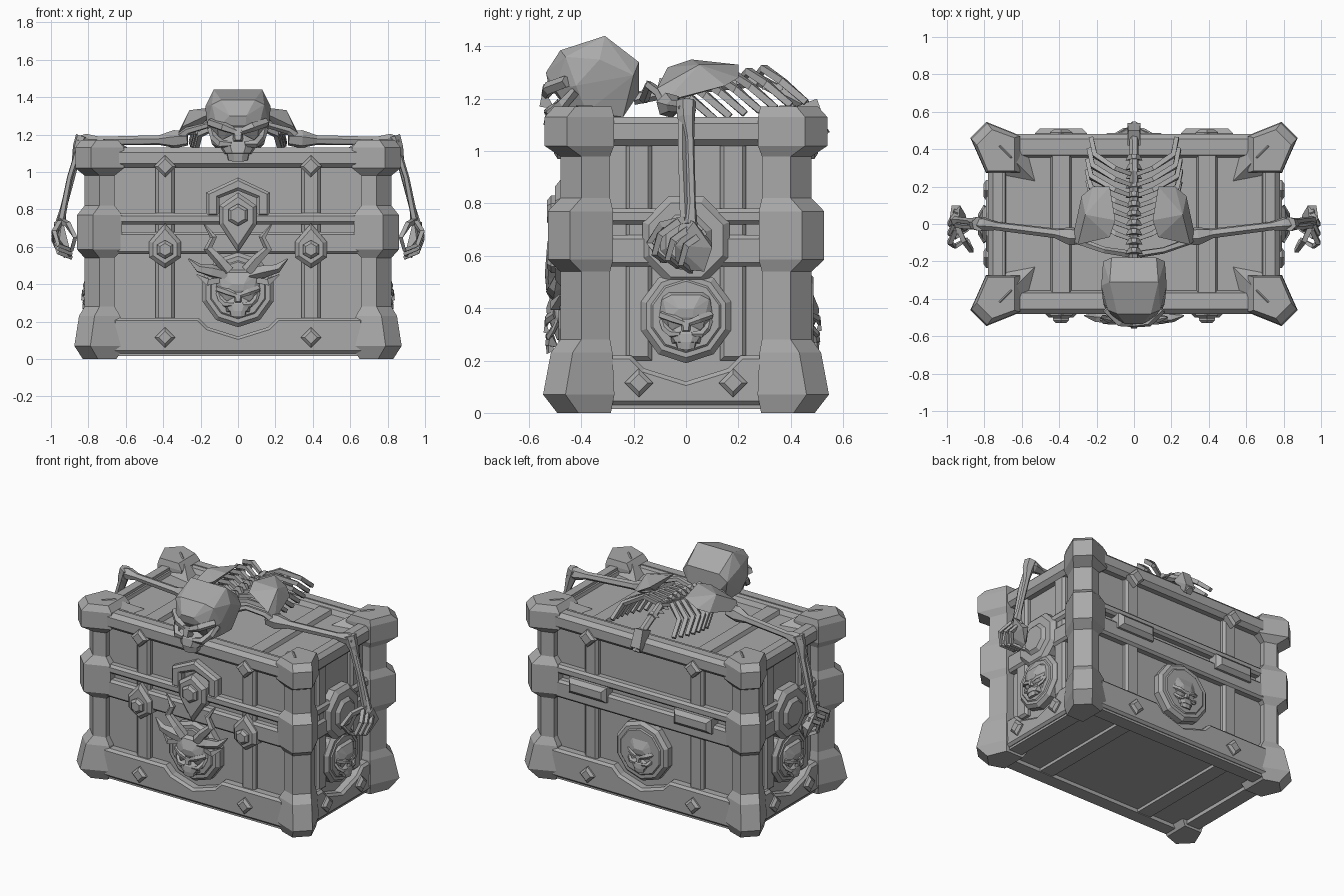
import bpy, bmesh, math
from mathutils import Vector, Matrix

cube = bpy.data.objects.get("Cube")
if cube:
    bpy.data.objects.remove(cube)

stone = bpy.data.materials.new("grey stone")
stone.use_nodes = True
GREY = (.4, .4, .4, 1)
stone.diffuse_color = GREY
stone.node_tree.nodes["Principled BSDF"].inputs["Base Color"].default_value = GREY


def finish(bm, name, matrix=None):
    bmesh.ops.recalc_face_normals(bm, faces=bm.faces)
    mesh = bpy.data.meshes.new(name)
    bm.to_mesh(mesh)
    bm.free()
    mesh.materials.append(stone)
    obj = bpy.data.objects.new(name, mesh)
    bpy.context.collection.objects.link(obj)
    if matrix:
        obj.matrix_world = matrix
    return obj


def add_hull(bm, pts, mirror=False):
    if mirror:
        pts = list(pts) + [(-x, y, z) for x, y, z in pts]
    verts = [bm.verts.new(p) for p in pts]
    result = bmesh.ops.convex_hull(bm, input=verts)
    inside = [g for g in result["geom_interior"] if isinstance(g, bmesh.types.BMVert)]
    bmesh.ops.delete(bm, geom=inside, context="VERTS")


def add_tube(bm, path, radii, sides=6, flip=1):
    path = [Vector((x * flip, y, z)) for x, y, z in path]
    rings = []
    for i, p in enumerate(path):
        along = (path[min(i + 1, len(path) - 1)] - path[max(i - 1, 0)]).normalized()
        side = along.orthogonal().normalized()
        up = along.cross(side)
        angles = [math.tau * k / sides for k in range(sides)]
        rings.append([bm.verts.new(p + radii[i] * (side * math.cos(a) + up * math.sin(a))) for a in angles])
    for low, high in zip(rings, rings[1:]):
        # line up the nearest corners so that bends do not twist
        shift = min(range(sides), key=lambda s: sum((low[k].co - high[(k + s) % sides].co).length for k in range(sides)))
        high[:] = high[shift:] + high[:shift]
        for k in range(sides):
            n = (k + 1) % sides
            bm.faces.new((low[k], low[n], high[n], high[k]))
    bm.faces.new(rings[0])
    bm.faces.new(rings[-1])


def hull(name, pts):
    bm = bmesh.new()
    add_hull(bm, pts)
    return finish(bm, name)


def box(name, x, y, z):
    return hull(name, [(a, b, c) for a in x for b in y for c in z])


TURN = {"front": 0, "left": 1, "back": 2, "right": 3}


def facing(side):
    return Matrix.Rotation(TURN[side] * math.pi / 2, 4, "Z")


def plate(name, side, pts, d0, d1, edge=.015):
    """Bevelled plate on one side of the chest, d measured outward."""
    bm = bmesh.new()
    face = bm.faces.new([bm.verts.new((u, -d0, z)) for u, z in pts])
    out = bmesh.ops.extrude_face_region(bm, geom=[face])["geom"]
    bmesh.ops.translate(bm, verts=[g for g in out if isinstance(g, bmesh.types.BMVert)], vec=(0, d0 - d1 + edge, 0))
    top = [g for g in out if isinstance(g, bmesh.types.BMFace)][0]
    bmesh.ops.inset_region(bm, faces=[top], thickness=edge, use_even_offset=True)
    bmesh.ops.translate(bm, verts=top.verts, vec=(0, -edge, 0))
    return finish(bm, side + "_" + name, facing(side))


def rect(u0, u1, z0, z1):
    return [(u0, z0), (u1, z0), (u1, z1), (u0, z1)]


def ngon(u, z, r, n):
    turn = math.pi / n if n == 8 else math.pi / 2
    return [(u + r * math.cos(turn + math.tau * k / n), z + r * math.sin(turn + math.tau * k / n)) for k in range(n)]


def kite(u, z, w, up, down):
    return [(u, z - down), (u + w, z - w * .5), (u + w, z + w * .5), (u, z + up), (u - w, z + w * .5), (u - w, z - w * .5)]


# Chest core
box("chest_core", (-.72, .72), (-.42, .42), (.04, 1.09))

# Corner posts with blocks flared towards the outer edge
LEVELS = [(0, .01), (.07, .055), (.23, .03), (.28, 0), (.54, 0), (.585, .04), (.77, .04),
          (.82, 0), (.98, 0), (1.02, .05), (1.13, .05), (1.17, .02)]
for sx in (1, -1):
    for sy in (1, -1):
        bm = bmesh.new()
        rings = []
        for z, grow in LEVELS:
            ox, oy, cut = .82 + grow, .48 + grow * 1.2, .08 + grow * .1
            ix, iy = .66 - grow, .29 - grow * .3
            outline = [(ix, iy), (.775 + grow * .3, iy), (ox, oy - cut), (ox - cut, oy), (ix, .455 + grow * .3)]
            rings.append([bm.verts.new((sx * x, sy * y, z)) for x, y in outline])
        for low, high in zip(rings, rings[1:]):
            for k in range(5):
                n = (k + 1) % 5
                bm.faces.new((low[k], low[n], high[n], high[k]))
        bm.faces.new(rings[0])
        bm.faces.new(rings[-1])
        finish(bm, "corner_post")
        hull("corner_cap_spike", [(sx * x, sy * y, z) for x, y, z in
             [(.58, .42, 1.09), (.74, .27, 1.09), (.53, .23, 1.09), (.66, .36, 1.175), (.72, .42, 1.175), (.62, .33, 1.14)]])

# Bands, battens and medallions on all four sides
for side in TURN:
    wide = side in ("front", "back")
    d = .42 if wide else .72
    half = .67 if wide else .3
    step = .39 if wide else .18
    med = .2 if wide else .18
    notch = [(.21, .22), (.16, .17)]
    band = [(-half, .03), (half, .03), (half, .22)] + notch + [(0, .12)] + [(-u, z) for u, z in reversed(notch)] + [(-half, .22)]
    plate("bottom_band", side, band, d - .02, d + .06)
    plate("lower_middle_band", side, rect(-half, half, .56, .68), d - .02, d + .05)
    plate("upper_middle_band", side, rect(-half, half, .72, .78), d - .02, d + .05)
    plate("top_band", side, rect(-half, half, 1.02, 1.13), d - .02, d + .06, .025)
    for u in (-step, step):
        plate("batten", side, rect(u - .05, u + .05, .2, 1.05), d - .02, d + .035)
        plate("lower_stud", side, ngon(u, .115, .055, 4), d, d + .085)
        if wide:
            plate("upper_stud", side, ngon(u, 1.03, .06, 4), d, d + .085)
    plate("medallion", side, ngon(0, .37, med, 10), d - .02, d + .06, .02)
    plate("medallion_centre", side, ngon(0, .37, med * .78, 10), d, d + .067, .007)

# Lock, rivets and arch on the front
arch = [(-.17, .76), (-.1, .76), (-.1, .86), (0, .9), (.1, .86), (.1, .76), (.17, .76), (.17, .89), (0, .97), (-.17, .89)]
plate("lock_arch", "front", arch, .4, .47)
plate("lock_plate", "front", kite(0, .77, .1, .12, .2), .4, .5, .02)
plate("lock_boss", "front", ngon(0, .77, .06, 6), .49, .53)
for u in (-.39, .39):
    plate("rivet_plate", "front", kite(u, .585, .085, .14, .1), .4, .5, .02)
    plate("rivet_boss", "front", ngon(u, .585, .05, 6), .49, .53)
    plate("hinge", "back", rect(u - .14, u + .14, .63, .73), .42, .51, .025)
for side in ("left", "right"):
    plate("handle_mount", side, ngon(0, .66, .18, 8), .7, .79, .025)
    plate("handle_boss", side, ngon(0, .66, .11, 8), .7, .81, .025)

# Lid rims, lid battens and base frame
for s in (1, -1):
    hull("lid_long_rim", [(x, s * y, z) for x in (-.7, .7) for y, z in [(.35, 1.08), (.37, 1.12), (.45, 1.13), (.48, 1.1), (.46, 1.05)]])
    hull("lid_short_rim", [(s * x, y, z) for y in (-.4, .4) for x, z in [(.68, 1.08), (.69, 1.11), (.75, 1.12), (.77, 1.1), (.75, 1.05)]])
    hull("lid_batten", [(s * .39 + u, y, z) for y in (-.4, .4) for u, z in [(-.06, 1.08), (.06, 1.08), (.045, 1.115), (-.045, 1.115)]])
    box("base_batten", (s * .39 - .05, s * .39 + .05), (-.42, .42), (.02, .06))
    box("base_long_rim", (-.7, .7), (s * .37, s * .46), (.015, .06))
    box("base_short_rim", (s * .66, s * .76), (-.4, .4), (.015, .06))


def skull(name, matrix=None):
    bm = bmesh.new()
    # cranium
    add_hull(bm, [(.11, -.5, 1.235), (.04, -.525, 1.25), (.045, -.535, 1.3), (.09, -.48, 1.385), (.14, -.46, 1.36), (.13, -.31, 1.44),
                  (.175, -.33, 1.35), (.12, -.18, 1.34), (.165, -.2, 1.29), (.11, -.18, 1.22), (.12, -.24, 1.13),
                  (.165, -.42, 1.25), (.14, -.38, 1.15), (.1, -.43, 1.13)], True)
    # upper jaw, teeth row and nose bridge
    add_hull(bm, [(.045, -.535, 1.15), (.1, -.49, 1.165), (.085, -.42, 1.09), (.065, -.515, 1.1), (.03, -.545, 1.1), (.03, -.49, 1.2)], True)
    add_hull(bm, [(.06, -.515, 1.11), (.025, -.54, 1.11), (.05, -.51, 1.06), (.02, -.53, 1.055), (.06, -.44, 1.08)], True)
    add_hull(bm, [(.022, -.545, 1.24), (.014, -.56, 1.17), (.03, -.5, 1.16)], True)
    for s in (1, -1):
        # angry brow and cheek bone
        add_tube(bm, [(.01, -.535, 1.215), (.075, -.525, 1.24), (.15, -.455, 1.265)], [.018, .026, .024], 5, s)
        add_tube(bm, [(.035, -.53, 1.15), (.09, -.515, 1.15), (.125, -.47, 1.18), (.145, -.42, 1.23)], [.014, .024, .022, .02], 5, s)
    return finish(bm, name, matrix)


skull("skeleton_skull")
for side in TURN:
    out = {"front": .54, "back": .515}.get(side, .835)
    size = .72 if side == "front" else .63
    place = Matrix.Translation((0, -out, .365)) @ Matrix.Diagonal((size, .4, size, 1)) @ Matrix.Translation((0, .55, -1.25))
    skull(side + "_medallion_skull", facing(side) @ place)

# Horns of the front skull
for s in (1, -1):
    bm = bmesh.new()
    add_tube(bm, [(.06, -.49, .45), (.14, -.5, .47), (.21, -.5, .485), (.265, -.49, .535)], [.035, .035, .025, .004], 5, s)
    add_tube(bm, [(.05, -.5, .47), (.1, -.51, .53), (.16, -.51, .59), (.13, -.51, .65), (.18, -.5, .72)], [.035, .03, .025, .02, .004], 5, s)
    add_tube(bm, [(.1, -.49, .42), (.16, -.5, .41), (.22, -.48, .45)], [.02, .025, .005], 4, s)
    finish(bm, "front_skull_horns")

# Spine and vertebrae
bm = bmesh.new()
add_tube(bm, [(0, -.2, 1.2), (0, 0, 1.24), (0, .28, 1.27), (0, .45, 1.18), (0, .53, 1.06)], [.025] * 5)
for k in range(11):
    y = -.16 + k * .05
    z = 1.27 + .03 * math.sin(k / 3)
    add_hull(bm, [(.045, y, z - .04), (.03, y + .03, z - .03), (.01, y + .01, z), (.015, y + .035, z - .01)], True)
add_hull(bm, [(.035, .42, 1.17), (.03, .5, 1.2), (.035, .54, 1.09), (.025, .51, 1.05)], True)
finish(bm, "spine")

for s in (1, -1):
    # Ribs
    bm = bmesh.new()
    for k in range(7):
        y, lift = -.08 + k * .058, .011 * k
        reach = .225 + .025 * math.sin(k / 2)
        path = [(.02, y, 1.24 + lift * .6), (.1, y + .03, 1.25 + lift), (reach - .02, y + .1, 1.2 + lift), (reach, y + .19, 1.12 + lift)]
        add_tube(bm, path, [.015, .018, .019, .017], 4, s)
    finish(bm, "ribs")
    # Shoulder blade and collar bone
    hull("shoulder_blade", [(s * x, y, z) for x, y, z in
         [(.13, -.07, 1.32), (.1, .02, 1.35), (.13, .2, 1.33), (.22, .2, 1.28), (.28, .15, 1.25), (.26, .05, 1.33), (.33, -.08, 1.19), (.3, -.11, 1.24), (.24, -.02, 1.2)]])
    bm = bmesh.new()
    add_tube(bm, [(.03, -.16, 1.2), (.16, -.14, 1.25), (.27, -.1, 1.22), (.33, -.07, 1.17)], [.02, .018, .02, .03], 5, s)
    finish(bm, "collar_bone")
    # Upper arm and forearm bones
    bm = bmesh.new()
    add_tube(bm, [(.27, -.07, 1.18), (.34, -.065, 1.175), (.42, -.05, 1.17), (.74, -.01, 1.165), (.81, 0, 1.165), (.86, 0, 1.16)],
             [.04, .05, .027, .024, .04, .03], 6, s)
    finish(bm, "upper_arm")
    bm = bmesh.new()
    add_tube(bm, [(.83, 0, 1.19), (.85, 0, 1.13), (.87, .012, 1.05), (.935, .02, .8), (.95, .015, .72)], [.04, .035, .02, .018, .03], 6, s)
    add_tube(bm, [(.85, -.015, 1.13), (.9, -.015, .97), (.945, -.005, .74)], [.018, .016, .02], 5, s)
    finish(bm, "forearm")
    # Hand gripping the handle
    hull("palm", [(s * x, y, z) for x, y, z in
         [(.94, -.02, .75), (.985, .03, .73), (.975, .1, .63), (.93, .07, .54), (.89, -.04, .55), (.955, -.04, .64), (.9, .05, .58), (.93, .1, .65)]])
    bm = bmesh.new()
    for k in range(3):
        y, z = -.06 + k * .05, .71 - k * .02
        add_tube(bm, [(.95, y + .03, z + .02), (.985, y - .04, z - .03), (.96, y - .06, z - .1), (.89, y - .02, z - .13)], [.018, .017, .015, .012], 4, s)
    add_tube(bm, [(.95, 0, .74), (.91, -.09, .72), (.87, -.14, .65), (.89, -.09, .58)], [.02, .018, .016, .012], 4, s)
    finish(bm, "fingers")
